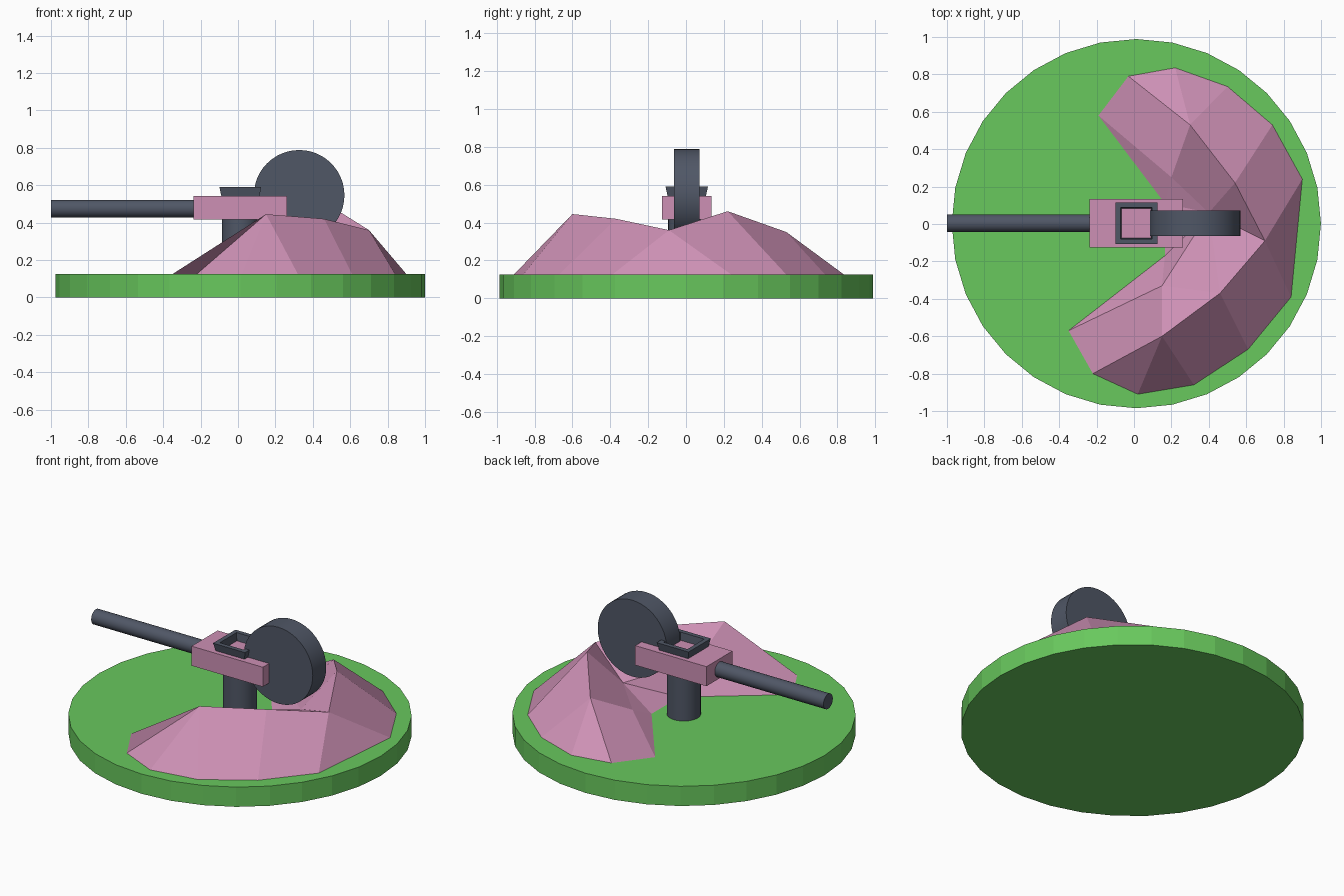
import bpy, bmesh, math

if "Cube" in bpy.data.objects:
    bpy.data.objects.remove(bpy.data.objects["Cube"])

def material(name, rgb):
    m = bpy.data.materials.new(name)
    m.diffuse_color = (*rgb, 1)
    m.use_nodes = True
    m.node_tree.nodes["Principled BSDF"].inputs["Base Color"].default_value = m.diffuse_color
    return m

GREEN = material("grass_green", (0.14, 0.58, 0.11))
PINK = material("dusty_pink", (0.61, 0.28, 0.46))
DARK = material("dark_metal", (0.08, 0.095, 0.133))
CX = 0.0125

def cylinder(name, mat, r, depth, loc, rot=(0, 0, 0), sides=32, smooth=True):
    bpy.ops.mesh.primitive_cylinder_add(vertices=sides, radius=r, depth=depth,
                                        location=loc, rotation=rot)
    ob = bpy.context.object
    ob.name = name
    ob.data.materials.append(mat)
    if smooth:
        bpy.ops.object.shade_smooth_by_angle(angle=math.radians(30))
    return ob

def mesh_object(name, mat, verts, faces):
    me = bpy.data.meshes.new(name)
    me.from_pydata(verts, [], faces)
    bm = bmesh.new()
    bm.from_mesh(me)
    bmesh.ops.recalc_face_normals(bm, faces=bm.faces)
    bm.to_mesh(me)
    bm.free()
    ob = bpy.data.objects.new(name, me)
    me.materials.append(mat)
    bpy.context.collection.objects.link(ob)
    return ob

# Round base
cylinder("base", GREEN, 0.987, 0.125, (CX, 0.002, 0.0625), smooth=False)

# Crescent earth mound: outer foot, ridge, inner shelf and inner foot
foot = 0.125
outer = [(-.03, .79), (.22, .835), (.5, .735), (.74, .53), (.9, .24),
         (.84, -.39), (.61, -.67), (.32, -.86), (.02, -.91), (-.22, -.8)]
ridge = [(.30, .53, .35), (.54, .22, .46), (.70, -.09, .36), (.46, -.37, .42), (.15, -.6, .445)]
shelf = [(.20, .25, .195), (.40, .06, .24), (.15, -.33, .30)]
inner = [(-.19, .58), (.165, .11), (.165, -.17), (-.35, -.57)]
verts, index = [], {}
for key, pts in zip("orst", (outer, ridge, shelf, inner)):
    for i, p in enumerate(pts):
        index[key + str(i)] = len(verts)
        verts.append(p if len(p) == 3 else (*p, foot))
layout = """o0 r0 o1/o1 r0 o2/o2 r0 r1 o3/o3 r1 r2 o4/o4 r2 o5/o5 r2 r3 o6/o6 r3 r4 o7/o7 r4 o8/o8 r4 o9/
o0 t0 s0 r0/r0 s0 s1 r1/r1 s1 r2/r2 s1 r3/r3 s1 s2/r3 s2 r4/r4 s2 t3 o9/
t0 t1 s0/s0 t1 s1/s1 t1 t2/s1 t2 s2/s2 t2 t3/
o0 o1 o2 o3 o4 o5 o6 o7 o8 o9 t3 t2 t1 t0"""
mesh_object("earth_mound", PINK, verts,
            [[index[k] for k in f.split()] for f in layout.split("/")])

# Pedestal
cylinder("pedestal", DARK, 0.098, 0.31, (CX, 0.004, 0.27))

# Receiver block
bpy.ops.mesh.primitive_cube_add(size=1, location=(CX, 0.004, 0.479))
receiver = bpy.context.object
receiver.name = "receiver"
receiver.scale = (0.50, 0.26, 0.124)
receiver.data.materials.append(PINK)

# Barrel
cylinder("barrel", DARK, 0.047, 0.77, (-0.615, 0.004, 0.475), (0, math.pi / 2, 0))

# Drum magazine
cylinder("drum", DARK, 0.242, 0.135, (0.327, 0.004, 0.546), (math.pi / 2, 0, 0), 48)

# Square open frame, flared toward the top
rings = [(0.10, 0.535), (0.112, 0.59), (0.084, 0.59), (0.078, 0.535)]
corners = [(-1, -1), (1, -1), (1, 1), (-1, 1)]
fv = [(CX + h * a, 0.004 + h * b, z) for h, z in rings for a, b in corners]
ff = [[r * 4 + c, r * 4 + (c + 1) % 4, (r + 1) % 4 * 4 + (c + 1) % 4, (r + 1) % 4 * 4 + c]
      for r in range(4) for c in range(4)]
mesh_object("top_frame", DARK, fv, ff)
